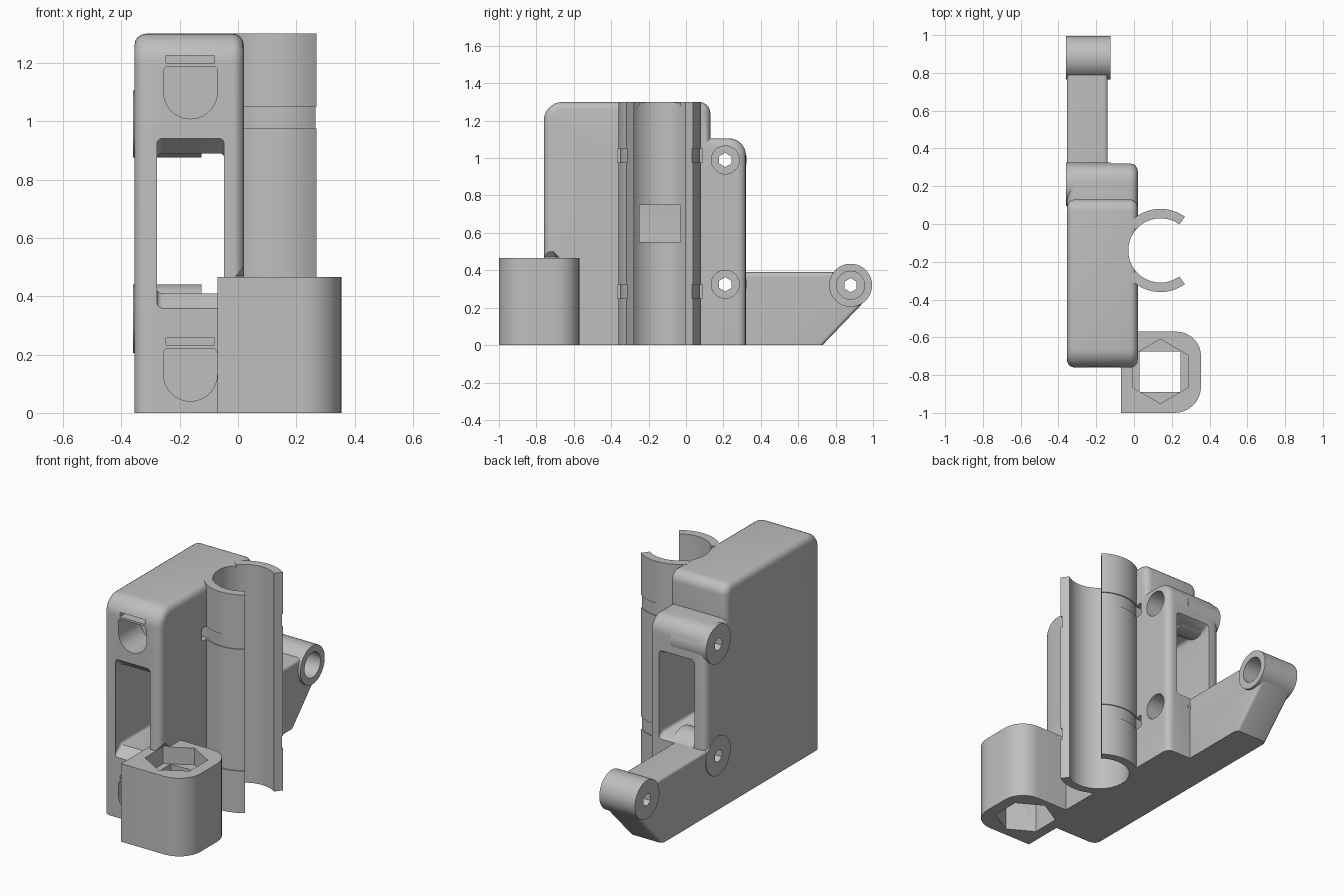
import bpy, bmesh
from math import sin, cos, radians, pi

cube = bpy.data.objects.get("Cube")
if cube:
    bpy.data.objects.remove(cube, do_unlink=True)

grey = bpy.data.materials.new("plain grey")
grey.use_nodes = True
COLOUR = (0.52, 0.52, 0.52, 1)
grey.diffuse_color = COLOUR
grey.node_tree.nodes["Principled BSDF"].inputs["Base Color"].default_value = COLOUR


def arc(cx, cy, r, start, end, n=8):
    angles = [radians(start + (end - start) * i / n) for i in range(n + 1)]
    return [(cx + r * cos(a), cy + r * sin(a)) for a in angles]


def circle(cx, cy, r, n=48, start=0):
    return arc(cx, cy, r, start, start + 360, n)[:-1]


def rect(a0, b0, a1, b1):
    return [(a0, b0), (a1, b0), (a1, b1), (a0, b1)]


def prism(name, points, axis, low, high, bevel=0, keep_sharp=None):
    """Extrude a closed 2D profile along an axis, rounding its two rims."""
    place = {"x": lambda p, t: (t, p[0], p[1]),
             "y": lambda p, t: (p[0], t, p[1]),
             "z": lambda p, t: (p[0], p[1], t)}[axis]
    bm = bmesh.new()
    ends = [[bm.verts.new(place(p, t)) for p in points] for t in (low, high)]
    rims = []
    for ring in ends:
        rims += list(bm.faces.new(ring).edges)
    n = len(points)
    for i in range(n):
        j = (i + 1) % n
        bm.faces.new((ends[0][i], ends[0][j], ends[1][j], ends[1][i]))
    bmesh.ops.recalc_face_normals(bm, faces=bm.faces)
    if bevel:
        rims = [e for e in rims if not (keep_sharp and keep_sharp(e))]
        bmesh.ops.bevel(bm, geom=rims, offset=bevel, segments=4, profile=0.5,
                        affect="EDGES", clamp_overlap=True)
    mesh = bpy.data.meshes.new(name)
    bm.to_mesh(mesh)
    bm.free()
    obj = bpy.data.objects.new(name, mesh)
    bpy.context.collection.objects.link(obj)
    mesh.materials.append(grey)
    return obj


def cut(obj, cutters):
    bpy.context.view_layer.objects.active = obj
    for cutter in cutters:
        mod = obj.modifiers.new("cut", "BOOLEAN")
        mod.operation = "DIFFERENCE"
        mod.solver = "EXACT"
        mod.object = cutter
        bpy.ops.object.modifier_apply(modifier=mod.name)


def on_floor(edge):
    return all(abs(v.co.z) < 0.001 for v in edge.verts)


LEFT, RIGHT, TOP = -0.355, 0.02, 1.3
CLIP = (0.14, -0.14)
NUT = (0.14, -0.78)
SCREWS = [(0.21, 0.99), (0.21, 0.325), (0.88, 0.32)]
TIES = [(0.25, 0.325), (0.975, 1.05)]

# Main body: stepped side profile with rounded top corners
body = prism("body", [(-0.76, 0)] + arc(-0.66, 1.2, 0.1, 180, 90)
             + arc(0.07, 1.24, 0.06, 90, 0) + [(0.13, 1.105)]
             + arc(0.23, 1.015, 0.09, 90, 0) + [(0.32, 0)],
             "x", LEFT, RIGHT, 0.04, on_floor)

# Hinge arm with sloped underside
arm = prism("hinge_arm", [(0.15, 0), (0.73, 0), (0.965, 0.245), (0.88, 0.39), (0.15, 0.39)],
            "x", LEFT, -0.14, 0.02, on_floor)

# Screw bosses
bosses = [prism(name, circle(y, z, 0.115), "x", -0.36, -0.125)
          for name, (y, z) in zip(("upper_boss", "lower_boss", "hinge_boss"), SCREWS)]

# Nut holder with two rounded outer corners
holder = prism("nut_holder", [(-0.07, -1)] + arc(0.215, -0.86, 0.14, -90, 0)
               + arc(0.225, -0.7, 0.13, 0, 90) + [(-0.07, -0.57)], "z", 0, 0.465)

# Two curved jaws of the tube clip
jaws = [prism(name, arc(*CLIP, 0.22, s * 54, s * 140, 24) + arc(*CLIP, 0.17, s * 140, s * 54, 24),
              "z", 0, TOP) for name, s in (("back_jaw", 1), ("front_jaw", -1))]

# Screw holes: round counterbore, then a small hexagonal passage
screw_cuts = []
for y, z in SCREWS:
    screw_cuts.append(prism("cutter", circle(y, z, 0.075), "x", -0.25, 0.1))
    screw_cuts.append(prism("cutter", circle(y, z, 0.038, 6, 90), "x", -0.5, -0.2))

# Nut pockets above and below a square opening, with a tapered relief on top
nut_hex = circle(*NUT, 0.17, 6, 90)
nut_cuts = [prism("cutter", nut_hex, "z", 0.365, 0.47),
            prism("cutter", nut_hex, "z", -0.1, 0.32),
            prism("cutter", rect(0.03, -0.89, 0.245, -0.675), "z", 0.2, 0.45)]
bpy.ops.mesh.primitive_cone_add(vertices=6, radius1=0.17, radius2=0.1, depth=0.07,
                                location=(*NUT, 0.504))
relief = bpy.context.object
nut_cuts.append(relief)

# Window with flared mouths, tube bore and side opening
body_cuts = [
    prism("cutter", [(-0.77, 0.35), (-0.70, 0.41), (0.28, 0.41), (0.34, 0.375),
                     (0.34, 0.925), (0.28, 0.89), (-0.70, 0.89), (-0.77, 0.95)],
          "x", -0.28, -0.045, 0.02),
    prism("cutter", circle(*CLIP, 0.17, 64), "z", -0.1, 1.4),
    prism("cutter", rect(-0.26, 0.55, -0.02, 0.75), "x", -0.1, 0.05)]

# Front pockets and thin slots, upper and lower
for z in (1.1, 0.132):
    body_cuts.append(prism("cutter", arc(-0.163, z, 0.092, 180, 360, 20)
                           + arc(-0.086, z + 0.073, 0.015, 0, 90, 3)
                           + arc(-0.24, z + 0.073, 0.015, 90, 180, 3), "y", -0.9, -0.56))
    body_cuts.append(prism("cutter", rect(-0.247, z + 0.1, -0.08, z + 0.125), "y", -0.9, -0.7))

# Tie grooves round the jaws and tie slots in the body
jaw_cuts = []
for low, high in TIES:
    for s in (1, -1):
        jaw_cuts.append(prism("cutter", arc(*CLIP, 0.25, s * 45, s * 150, 24)
                              + arc(*CLIP, 0.214, s * 150, s * 45, 24), "z", low, high))
        y = CLIP[1] + s * 0.2
        body_cuts.append(prism("cutter", rect(-0.025, y - 0.027, 0.05, y + 0.027),
                               "z", low, high))

cut(body, body_cuts + screw_cuts[:4] + nut_cuts)
cut(arm, screw_cuts)
for i, boss in enumerate(bosses):
    cut(boss, screw_cuts[2 * i:2 * i + 2])
cut(holder, nut_cuts)
for jaw in jaws:
    cut(jaw, jaw_cuts)

for cutter in body_cuts + screw_cuts + nut_cuts + jaw_cuts:
    bpy.data.objects.remove(cutter, do_unlink=True)

# Smooth the rounds and keep hard edges
bpy.ops.object.select_all(action="DESELECT")
for part in [body, arm, holder] + bosses + jaws:
    part.select_set(True)
    bpy.context.view_layer.objects.active = part
bpy.ops.object.shade_smooth_by_angle(angle=radians(30))
